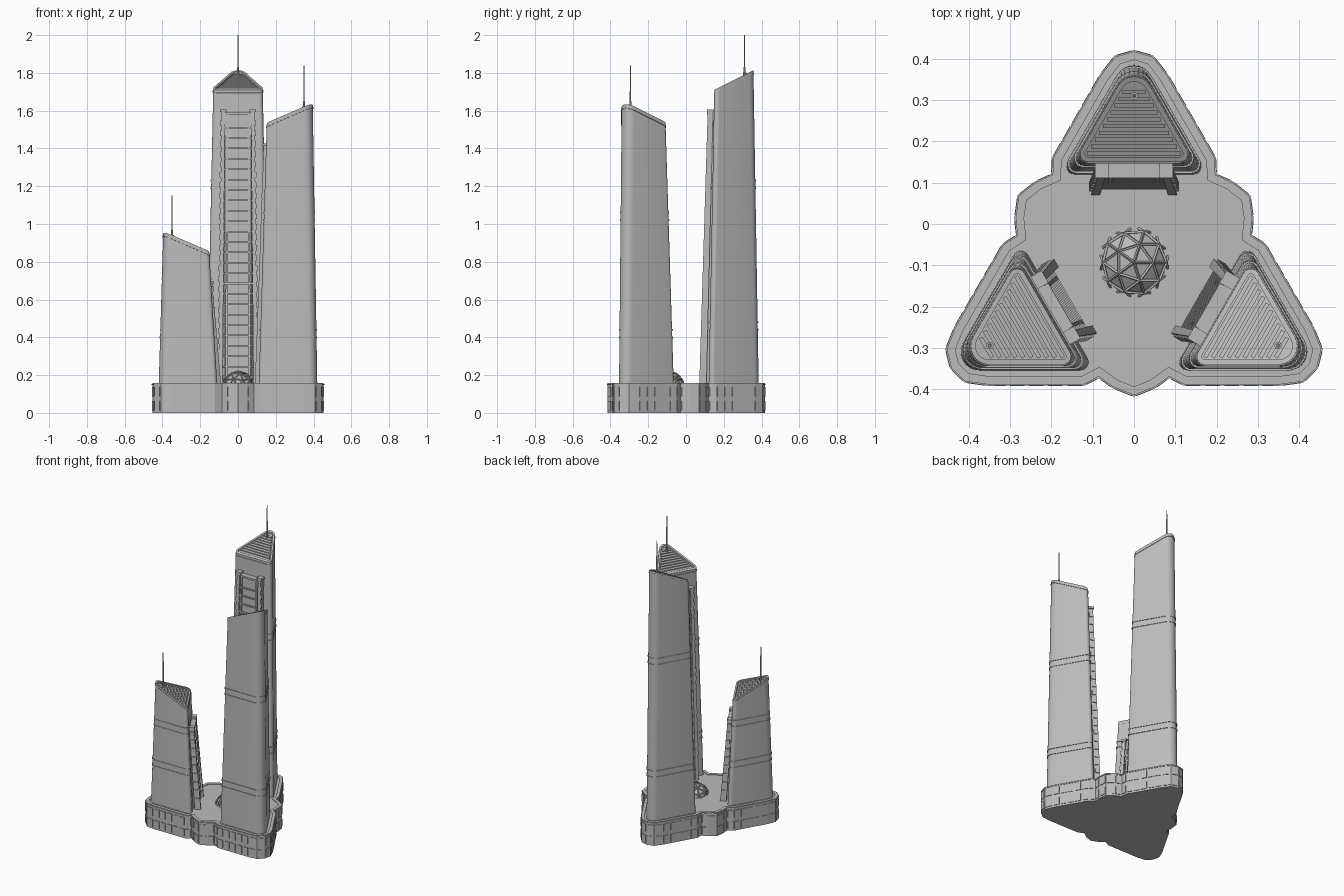
import bpy, bmesh
from math import cos, sin, radians, sqrt
from mathutils import Matrix, Vector

cube = bpy.data.objects.get("Cube")
if cube:
    bpy.data.objects.remove(cube, do_unlink=True)

concrete = bpy.data.materials.new("concrete_grey")
concrete.use_nodes = True
GREY = (0.5, 0.5, 0.5, 1)
concrete.diffuse_color = GREY
concrete.node_tree.nodes["Principled BSDF"].inputs["Base Color"].default_value = GREY

HUB = Matrix.Translation((0, -0.093, 0))
FLOOR, DECK = 0.14, 0.157


def finish(name, bm, matrix, smooth=False):
    bmesh.ops.recalc_face_normals(bm, faces=bm.faces)
    mesh = bpy.data.meshes.new(name)
    bm.to_mesh(mesh)
    bm.free()
    mesh.transform(matrix)
    mesh.materials.append(concrete)
    obj = bpy.data.objects.new(name, mesh)
    bpy.context.collection.objects.link(obj)
    if smooth:
        bpy.ops.object.select_all(action='DESELECT')
        obj.select_set(True)
        bpy.context.view_layer.objects.active = obj
        bpy.ops.object.shade_smooth_by_angle(angle=radians(30))
    return obj


def part(name, lofts, matrix, smooth=False):
    """One object from several lofts; each loft is a list of equal rings."""
    bm = bmesh.new()
    for rings in lofts:
        loops = [[bm.verts.new(p) for p in ring] for ring in rings]
        for a, b in zip(loops, loops[1:]):
            for i in range(len(a)):
                j = (i + 1) % len(a)
                bm.faces.new((a[i], a[j], b[j], b[i]))
        bm.faces.new(loops[0])
        bm.faces.new(loops[-1])
    return finish(name, bm, matrix, smooth)


def rect(u, v, z, du, dv):
    return [(u - du, v - dv, z), (u - du, v + dv, z), (u + du, v + dv, z), (u + du, v - dv, z)]


def block(u, v, z, du, dv, dz):
    return [rect(u, v, z - dz, du, dv), rect(u, v, z + dz, du, dv)]


def disc(u, v, z, r, n=10):
    return [(u + r * sin(k * 6.28319 / n), v + r * cos(k * 6.28319 / n), z) for k in range(n)]


def inset(points, d):
    """Mitred offset of a clockwise outline, inward for positive d."""
    out = []
    for i, p in enumerate(points):
        a = (p - points[i - 1]).normalized()
        b = (points[(i + 1) % len(points)] - p).normalized()
        na, nb = Vector((a.y, -a.x)), Vector((b.y, -b.x))
        out.append(p + (na + nb) * d / (1 + na.dot(nb)))
    return out


def at(points, z):
    return [(p.x, p.y, z) for p in points]


# Podium: three tower lobes with three small lobes between them
half = [(0, .511), (.045, .498), (.08, .453), (.195, .253), (.197, .212)]
third = [Vector((-u, v)) for u, v in half[:0:-1]] + [Vector(p) for p in half]
for u, v in ((.05, .302), (0, .322), (-.05, .302)):
    third.append(Matrix.Rotation(radians(120), 2) @ Vector((u, -v)))
outline = [Matrix.Rotation(radians(-120 * k), 2) @ p for k in range(3) for p in third]
part("podium", [[at(outline, 0), at(outline, DECK), at(inset(outline, .02), DECK),
                 at(inset(outline, .02), FLOOR)]], HUB)

# Podium facade: two tiers of thin panels and a string course
panels = []
outer = inset(outline, -.004)
for i, p in enumerate(outline):
    q, p2, q2 = outline[(i + 1) % len(outline)], outer[i], outer[(i + 1) % len(outline)]
    n = max(1, round((q - p).length / .048))
    for k in range(n):
        s, e = (k + .12) / n, (k + .88) / n
        base = [p.lerp(q, s), p.lerp(q, e), p2.lerp(q2, e), p2.lerp(q2, s)]
        for lo, hi in ((.012, .062), (.088, .138)):
            panels.append([at(base, lo), at(base, hi)])
part("podium_panels", panels, HUB)
course = inset(outline, -.003)
part("podium_string_course", [[at(course, .147), at(course, .153)]], HUB)

# Geodesic dome: glass facets and a strut lattice
for name, radius in (("dome_panels", .083), ("dome_struts", .088)):
    bm = bmesh.new()
    bmesh.ops.create_icosphere(bm, subdivisions=2, radius=radius)
    low = [f for f in bm.faces if f.calc_center_median().z < -.02]
    bmesh.ops.delete(bm, geom=low, context='FACES')
    dome = finish(name, bm, HUB @ Matrix.Translation((0, 0, .134)))
    if name == "dome_struts":
        wire = dome.modifiers.new("lattice", 'WIREFRAME')
        wire.thickness = .007


def section(t, grow=0):
    """Rounded triangle; t runs from base (0) to roof (1)."""
    front = .213 + .03 * t - grow
    apex = .523 - .028 * t + 2 * grow
    w = (apex - front) / sqrt(3)
    r, rc = .045 + grow, .02 + grow
    pts = []
    for u, v, rad, start in ((0, apex - 2 * r, r, 150),
                             (w - rc * sqrt(3), front + rc, rc, 30),
                             (rc * sqrt(3) - w, front + rc, rc, -90)):
        for k in range(9):
            a = radians(start - 15 * k)
            pts.append(Vector((u + rad * cos(a), v + rad * sin(a))))
    return pts


def tower(side, angle, roof, bay_top, mast_top, bands):
    M = HUB @ Matrix.Rotation(radians(angle), 4, 'Z')

    def slope(v):
        return roof + .5 * (v - .243)

    def slanted(points, drop=0):
        return [(p.x, p.y, slope(p.y) - drop) for p in points]

    def level(z):
        return (z - FLOOR) / (roof - FLOOR)

    # Shaft with a sloping roof recessed behind a rim
    rim = section(1, -.012)
    part(side + "_shaft", [[at(section(0), FLOOR), slanted(section(1)),
                            slanted(rim), slanted(rim, .012)]], M, True)
    part(side + "_roof_trim", [[slanted(section(1, .003), .022), slanted(section(1, .003), .014)]], M, True)

    # Roof louvres
    slats = []
    for k in range(10):
        v = .264 + k * .0165
        hw = (.471 - v) / sqrt(3) - .006
        foot = [Vector(p[:2]) for p in rect(0, v, 0, hw, .005)]
        slats.append([slanted(foot, .014), slanted(foot, .003)])
    part(side + "_roof_louvres", slats, M)

    # Paired ring bands
    rings = []
    for z in bands:
        for zz in (z - .02, z + .02):
            ring = section(level(zz), .004)
            rings.append([at(ring, zz - .005), at(ring, zz + .005)])
    part(side + "_bands", rings, M, True)

    # Mast
    top = slope(.403)
    part(side + "_mast", [[disc(0, .403, top - .02, .009), disc(0, .403, top + .012, .009)],
                          [disc(0, .403, top, .0055), disc(0, .403, top + .04, .0055),
                           disc(0, .403, top + .04, .0035), disc(0, .403, mast_top, .003)]], M, True)

    # Projecting bay on the inner face
    def bay(z, lift):
        s = lift * .03
        return [(-.095, .25 + s, z), (-.09, .213 + s, z), (-.07, .185 + s, z),
                (.07, .185 + s, z), (.09, .213 + s, z), (.095, .25 + s, z)]
    part(side + "_bay", [[bay(FLOOR, 0), bay(bay_top - .01, 1)]], M)

    # Leaning pylons with caps and teeth, joined by rungs
    pylons, rungs = [], []
    for s in (-1, 1):
        pylons.append([rect(s * .093, .182, FLOOR, .011, .019),
                       rect(s * .078, .222, bay_top, .009, .014)])
        pylons.append(block(s * .078, .222, bay_top, .017, .018, .007))
    count = round((bay_top - .2) / .055)
    for k in range(count):
        z = .19 + k * .055
        t = (z - FLOOR) / (bay_top - FLOOR)
        rungs.append(block(0, .185 + .032 * t, z, .085 - .012 * t, .01, .004))
        for s in (-1, 1):
            pylons.append(block(s * (.104 - .016 * t), .182 + .04 * t, z + .025, .005, .012, .014))
    part(side + "_pylons", pylons, M)
    part(side + "_rungs", rungs, M)

    # Raised frame around the central strip
    frame = []
    for s in (-1, 1):
        frame.append([rect(s * .062, .183, FLOOR, .005, .006), rect(s * .056, .213, bay_top - .015, .005, .006)])
    frame.append(block(0, .213, bay_top - .015, .06, .008, .006))
    part(side + "_bay_frame", frame, M)


tower("back", 0, 1.71, 1.6, 2.0, (.46, 1.21))
tower("left", -120, 1.53, 1.42, 1.84, (.42, 1.04))
tower("right", 120, .85, .69, 1.15, (.42, .69))
